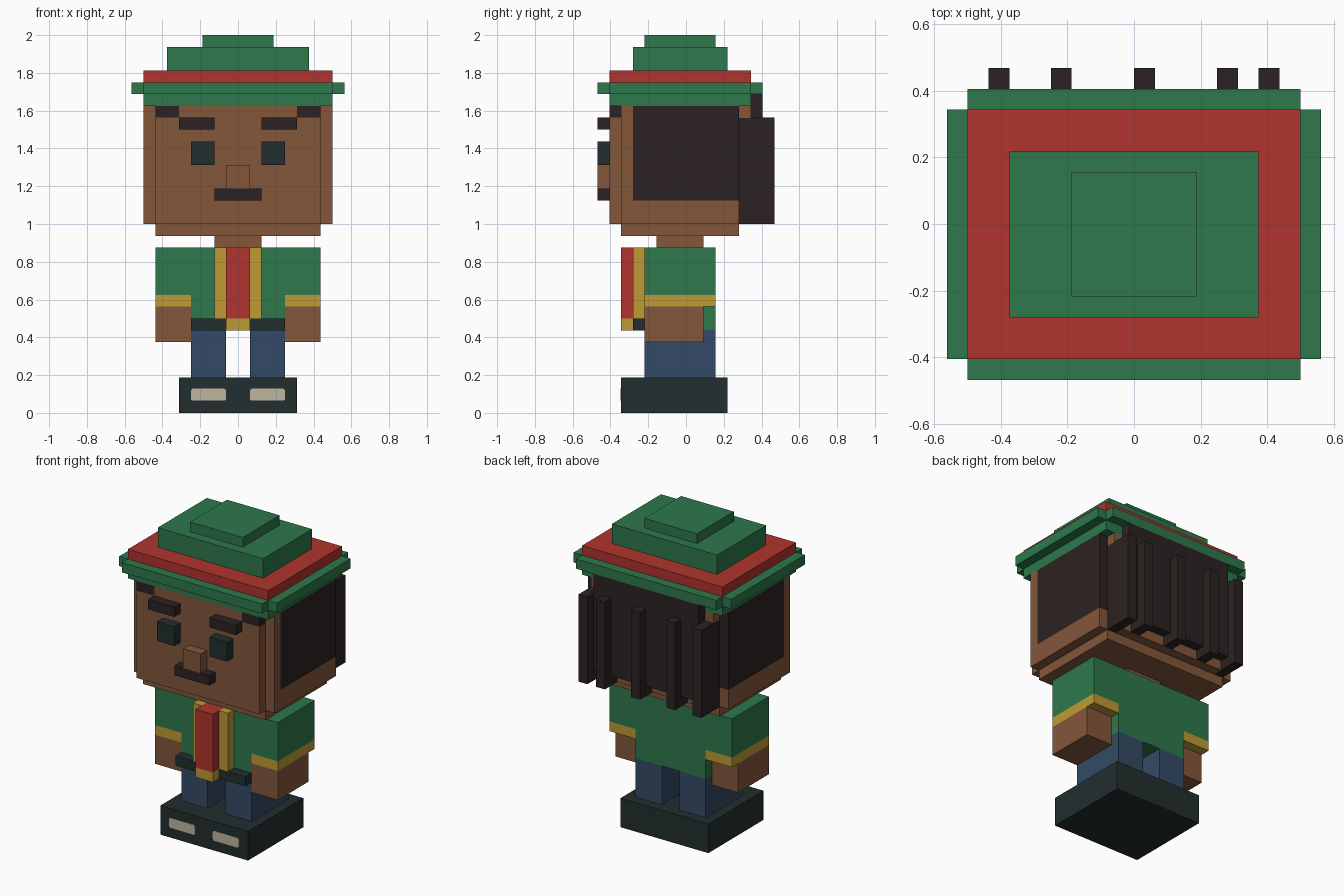
import bpy
import bmesh
from mathutils import Matrix, Vector

cube = bpy.data.objects.get("Cube")
if cube:
    bpy.data.objects.remove(cube, do_unlink=True)

U = 1 / 16          # one block
Y0 = -7.5 * U       # front-most block plane


def material(name, rgb):
    lin = [((c / 255 + 0.055) / 1.055) ** 2.4 for c in rgb] + [1.0]
    m = bpy.data.materials.new(name)
    m.use_nodes = True
    m.diffuse_color = lin
    bsdf = m.node_tree.nodes["Principled BSDF"]
    bsdf.inputs["Base Color"].default_value = lin
    bsdf.inputs["Roughness"].default_value = 0.9
    return m


GREEN = material("green cloth", (45, 120, 75))
RED = material("red cloth", (176, 52, 46))
GOLD = material("gold trim", (191, 155, 52))
SKIN = material("brown skin", (131, 87, 59))
HAIR = material("dark brown hair", (44, 34, 34))
DARK = material("charcoal teal", (34, 46, 46))
DENIM = material("blue denim", (52, 74, 102))
CREAM = material("cream", (190, 181, 160))


def part(name, mat, *boxes, flip=False, bevel=0):
    """Object made of blocks, each (x0, x1, y0, y1, z0, z1) in block units."""
    bm = bmesh.new()
    for x0, x1, y0, y1, z0, z1 in boxes:
        if flip:
            x0, x1 = -x1, -x0
        size = Vector((x1 - x0, y1 - y0, z1 - z0)) * U
        mid = Vector(((x0 + x1) / 2 * U, Y0 + (y0 + y1) / 2 * U, (z0 + z1) / 2 * U))
        bmesh.ops.create_cube(bm, size=1, matrix=Matrix.Translation(mid) @ Matrix.Diagonal((*size, 1)))
    if bevel:  # clip the corners seen from the front
        edges = [e for e in bm.edges
                 if abs(e.verts[0].co.x - e.verts[1].co.x) < 1e-5
                 and abs(e.verts[0].co.z - e.verts[1].co.z) < 1e-5]
        bmesh.ops.bevel(bm, geom=edges, offset=bevel, segments=1, affect='EDGES')
    me = bpy.data.meshes.new(name)
    bm.to_mesh(me)
    bm.free()
    me.materials.append(mat)
    ob = bpy.data.objects.new(name, me)
    bpy.context.collection.objects.link(ob)
    return ob


def pair(name, mat, *boxes, bevel=0):
    part("left_" + name, mat, *boxes, bevel=bevel)
    part("right_" + name, mat, *boxes, flip=True, bevel=bevel)


# Shoes and legs
part("shoes", DARK, (-5, 5, 2, 11, 0, 3))
pair("shoe_toe_cap", CREAM, (1, 4, 1.95, 2.05, 1.03, 2.05), bevel=0.01)
pair("leg", DENIM, (1, 4, 4, 10, 3, 7))

# Coat, belt and shirt front
part("coat_body", GREEN, (-4, 4, 4, 10, 7, 14))
pair("sleeve", GREEN, (4, 7, 4, 10, 10, 14))
pair("cuff", GOLD, (4, 7, 4, 10, 9, 10))
pair("hand", SKIN, (4, 7, 4, 9, 6, 9))
pair("belt", DARK, (1, 4, 3, 4, 7, 8))
part("belt_buckle", GOLD, (-1, 1, 2, 4, 7, 8))
part("shirt_front", RED, (-1, 1, 2, 4, 8, 14))
pair("lapel", GOLD, (1, 2, 3, 4, 8, 14))

# Neck and head
part("neck", SKIN, (-2, 2, 5, 9, 14, 15))
part("jaw", SKIN, (-7, 7, 2, 12, 15, 16))
part("head", SKIN, (-7, 7, 2, 12, 16, 26))
part("face", SKIN, (-7, 7, 1, 2, 16, 25), (-5, 5, 1, 2, 25, 26))
part("head_back", SKIN, (-6, 6, 12, 13, 16, 25), (-7, 7, 12, 13, 25, 26))
pair("cheek", SKIN, (7, 8, 2, 3, 16, 26), (7, 8, 3, 12, 16, 18))

# Facial features
pair("eye", DARK, (2, 4, 0, 1, 21, 23))
pair("eyebrow", HAIR, (2, 5, 0, 1, 24, 25))
part("nose", SKIN, (-1, 1, 0, 1, 19, 21))
part("moustache", HAIR, (-2, 2, 0, 1, 18, 19))

# Hair
pair("forelock", HAIR, (5, 7, 1, 2, 25, 26))
pair("side_hair", HAIR, (7, 8, 3, 12, 18, 26))
part("back_hair", HAIR, (-6, 6, 13, 14, 17, 27))
for i, x in enumerate((-7, -4, 0, 4, 6)):
    depth = 12 if x in (-7, 6) else 13
    part(f"hair_strand_{i + 1}", HAIR, (x, x + 1, depth, 15, 16, 25))

# Hat, from the band up
part("hat_band", GREEN, (-8, 8, 1, 13, 26, 27))
part("hat_brim", GREEN, (-8, 8, 0, 14, 27, 28), (-9, -8, 1, 13, 27, 28), (8, 9, 1, 13, 27, 28))
part("hat_ribbon", RED, (-8, 8, 1, 13, 28, 29))
part("hat_crown", GREEN, (-6, 6, 3, 11, 29, 31))
part("hat_top", GREEN, (-3, 3, 4, 10, 31, 32))
